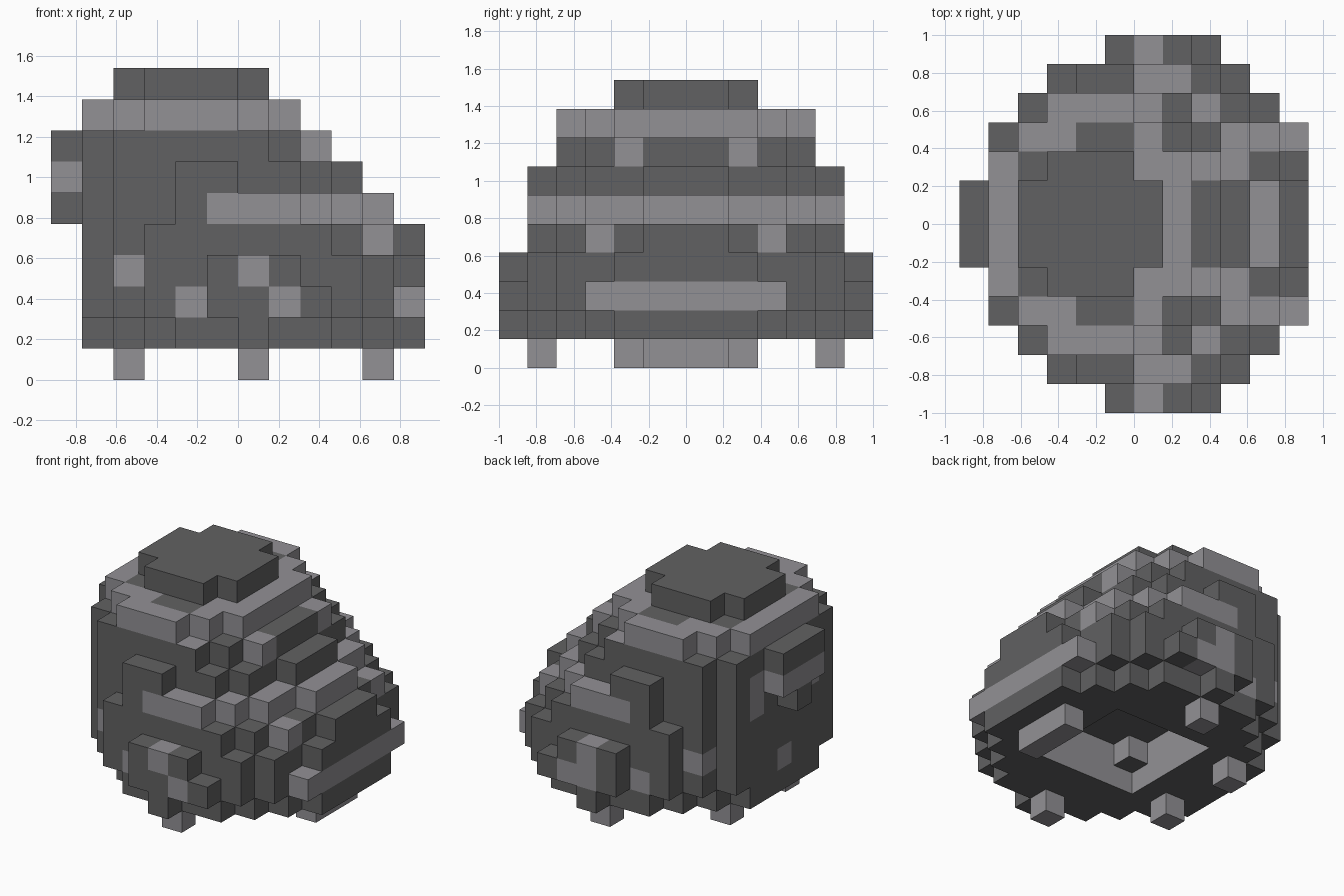
import bpy, bmesh
from mathutils import Vector

if "Cube" in bpy.data.objects:
    bpy.data.objects.remove(bpy.data.objects["Cube"])

V = 2 / 13  # edge of one block

def material(name, rgb):
    m = bpy.data.materials.new(name)
    m.diffuse_color = (*rgb, 1)
    m.use_nodes = True
    m.node_tree.nodes["Principled BSDF"].inputs["Base Color"].default_value = m.diffuse_color
    return m

MATS = [material("dark grey", (0.120, 0.120, 0.122)),
        material("light grey", (0.288, 0.282, 0.300))]

# Each layer: block range along x for rows |y| = 0, 1, 2 ... out from the centre
LAYERS = {
    1: [(1, 11)] * 3 + [(2, 10), (3, 9), (4, 8), (6, 6)],
    2: [(1, 11)] * 4 + [(2, 10), (3, 9), (5, 8)],
    3: [(1, 11)] * 3 + [(1, 10), (2, 10), (3, 9), (5, 7)],
    4: [(1, 11)] * 2 + [(1, 10)] * 2 + [(2, 9), (3, 8)],
    5: [(1, 10)] * 2 + [(1, 9)] * 2 + [(2, 8), (4, 7)],
    6: [(1, 9)] * 2 + [(1, 8)] * 2 + [(2, 7), (4, 5)],
    7: [(1, 8)] * 3 + [(1, 7), (2, 6)],
    8: [(1, 7)] * 3 + [(2, 6), (3, 5)],
    9: [(2, 6)] * 2 + [(3, 5)],
}

def layer_blocks(k):
    return {(i, s * j, k) for j, (a, b) in enumerate(LAYERS[k])
            for i in range(a, b + 1) for s in (-1, 1)}

# Stepped hollow in the underside: square mouth, corners closed one layer up
hollow = {(i, j, k) for i in range(4, 9) for j in range(-2, 3) for k in (1, 2)
          if k == 1 or not (abs(j) == 2 and i in (4, 8))}

PARTS = {
    "body": set().union(*(layer_blocks(k) for k in range(1, 8))) - hollow,
    "upper_rim": layer_blocks(8),
    "top_cap": layer_blocks(9),
    "back_bump": {(0, j, k) for j in (-1, 0, 1) for k in (6, 7)} | {(0, 0, 5)},
    "front_foot": {(10, j, 0) for j in (-1, 0, 1)},
    "side_feet": {(6, -5, 0), (6, 5, 0)},
    "rear_feet": {(2, -2, 0), (2, 2, 0)},
}
FILLED = set().union(*PARTS.values())

# Single light blocks, mirrored in y
SPOTS = {(8, 2, 7), (10, 3, 4), (2, 4, 3), (4, 5, 2), (6, 6, 3), (7, 6, 2),
         (1, 2, 5), (1, 2, 6), (1, 0, 2)}

def is_light(block, n):
    i, j, k = block
    row = abs(j)
    if k == 0:                                   # feet
        return True
    if k == 8:                                   # rim, with dark marks on top
        return not (n[2] == 1 and (i, row) in {(4, 3), (5, 3), (2, 2)})
    if k == 5 and i >= 5:                        # band around the front half
        return True
    if k == 2 and i == 11:                       # strip low on the +x end
        return True
    if i == 0:                                   # stripe on the bump
        return k == 6
    if n[2] == 0 and (i + n[0], j + n[1], k) in hollow:   # walls of the hollow
        return True
    if (i, row, k) == (6, 4, 7) and n[2] == 1:
        return True
    return (i, row, k) in SPOTS or block == (6, 6, 2)

def build(name, blocks):
    bm = bmesh.new()
    for b in sorted(blocks):
        centre = Vector((b[0] - 5.5, b[1], b[2] + 0.5))
        for axis in range(3):
            for s in (-1, 1):
                n = [0, 0, 0]
                n[axis] = s
                if (b[0] + n[0], b[1] + n[1], b[2] + n[2]) in FILLED:
                    continue
                u, w = Vector((0, 0, 0)), Vector((0, 0, 0))
                u[(axis + 1) % 3] = 0.5
                w[(axis + 2) % 3] = 0.5 * s
                c = centre + Vector(n) * 0.5
                quad = (c - u - w, c + u - w, c + u + w, c - u + w)
                f = bm.faces.new([bm.verts.new(p * V) for p in quad])
                f.material_index = int(is_light(b, n))
    bmesh.ops.remove_doubles(bm, verts=bm.verts, dist=0.001)
    mesh = bpy.data.meshes.new(name)
    for m in MATS:
        mesh.materials.append(m)
    bm.to_mesh(mesh)
    bm.free()
    bpy.context.collection.objects.link(bpy.data.objects.new(name, mesh))

for part, cells in PARTS.items():
    build(part, cells)
